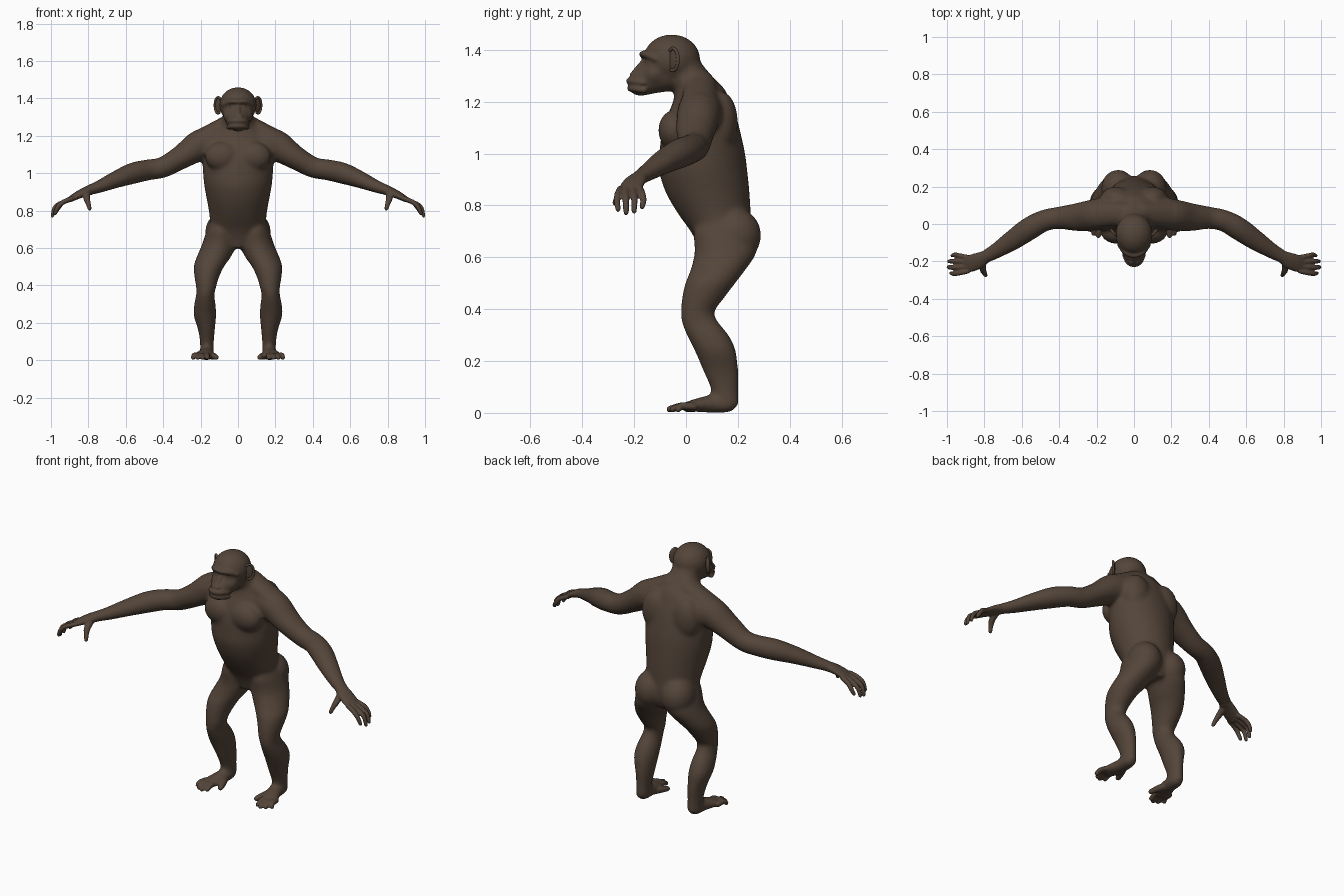
import bpy, bmesh, math
from mathutils import Vector, Matrix

fur = bpy.data.materials.new("dark_brown_fur")
fur.diffuse_color = (0.088, 0.059, 0.041, 1)


def spline(pts, steps=4):
    """Catmull-Rom resampling of stations of any dimension."""
    out = []
    n = len(pts)
    for i in range(n - 1):
        p0, p1, p2, p3 = pts[max(i - 1, 0)], pts[i], pts[i + 1], pts[min(i + 2, n - 1)]
        for k in range(steps):
            t = k / steps
            out.append([0.5 * (2 * b + (c - a) * t + (2 * a - 5 * b + 4 * c - d) * t * t
                               + (3 * b - a - 3 * c + d) * t ** 3)
                        for a, b, c, d in zip(p0, p1, p2, p3)])
    return out + [list(pts[-1])]


def tube(bm, stations, axis=None, ref=(0, 0, 1), side=1, seg=24):
    """Loft of ellipses; stations are (x, y, z, half width, half height)."""
    st = spline(stations)
    pos = [Vector(s[:3]) for s in st]
    frames = []
    for i, s in enumerate(st):
        t = Vector(axis) if axis else (pos[min(i + 1, len(st) - 1)] - pos[max(i - 1, 0)]).normalized()
        frames.append((pos[i], t, s[3], s[4]))
    if not axis:  # rounded ends
        p, t, a, b = frames[0]
        r = min(a, b)
        start = [(p - t * r * k, t, a * q, b * q) for k, q in ((0.93, 0.36), (0.6, 0.8))]
        p, t, a, b = frames[-1]
        r = min(a, b)
        end = [(p + t * r * k, t, a * q, b * q) for k, q in ((0.6, 0.8), (0.93, 0.36))]
        frames = start + frames + end
    rings = []
    for p, t, a, b in frames:
        u = t.cross(Vector(ref)).normalized()
        v = u.cross(t)
        ring = []
        for k in range(seg):
            w = 2 * math.pi * k / seg
            c = p + u * a * math.cos(w) + v * b * math.sin(w)
            ring.append(bm.verts.new((c.x * side, c.y, c.z)))
        rings.append(ring)
    for r0, r1 in zip(rings, rings[1:]):
        for k in range(seg):
            j = (k + 1) % seg
            bm.faces.new((r0[k], r0[j], r1[j], r1[k]))
    bm.faces.new(rings[0])
    bm.faces.new(rings[-1])


def upright(bm, rows, side=1):
    """Loft of level rings; rows are (z, x min, x max, y front, y back)."""
    tube(bm, [((a + b) / 2, (c + d) / 2, z, (b - a) / 2, (d - c) / 2) for z, a, b, c, d in rows],
         axis=(0, 0, 1), ref=(0, 1, 0), side=side, seg=36)


def ball(bm, c, r, turn=0):
    m = Matrix.Translation(c) @ Matrix.Rotation(turn, 4, 'Z') @ Matrix.Diagonal((*r, 1))
    bmesh.ops.create_uvsphere(bm, u_segments=32, v_segments=20, radius=1, matrix=m)


def make(bm, name):
    bmesh.ops.recalc_face_normals(bm, faces=bm.faces)
    for f in bm.faces:
        f.smooth = True
    me = bpy.data.meshes.new(name)
    bm.to_mesh(me)
    bm.free()
    me.materials.append(fur)
    ob = bpy.data.objects.new(name, me)
    bpy.context.collection.objects.link(ob)
    return ob


def fuse(ob, voxel, rounds):
    """Merge overlapping forms into one skin and relax it."""
    rm = ob.modifiers.new("merge", 'REMESH')
    rm.mode = 'VOXEL'
    rm.voxel_size = voxel
    rm.use_smooth_shade = True
    sm = ob.modifiers.new("relax", 'SMOOTH')
    sm.factor = 0.5
    sm.iterations = rounds
    me = bpy.data.meshes.new_from_object(ob.evaluated_get(bpy.context.evaluated_depsgraph_get()))
    ob.modifiers.clear()
    ob.data = me
    return ob


# ---- large body masses
bm = bmesh.new()
torso = [(0.60, 0.06, 0.06, 0.23), (0.65, 0.12, 0.043, 0.25), (0.70, 0.148, 0.018, 0.255),
         (0.77, 0.152, -0.032, 0.25), (0.85, 0.165, -0.078, 0.245), (0.93, 0.18, -0.103, 0.237),
         (1.0, 0.187, -0.102, 0.228), (1.07, 0.19, -0.095, 0.213), (1.14, 0.185, -0.075, 0.195),
         (1.20, 0.165, -0.05, 0.172), (1.25, 0.12, -0.045, 0.148), (1.30, 0.084, -0.07, 0.1),
         (1.36, 0.075, -0.07, 0.05)]
upright(bm, [(z, -x, x, f, b) for z, x, f, b in torso])
leg = [(0.76, 0.05, 0.14, 0.06, 0.23), (0.70, 0.02, 0.166, 0.03, 0.265), (0.62, 0.008, 0.192, 0.033, 0.272),
       (0.55, 0.04, 0.222, 0.017, 0.228), (0.50, 0.075, 0.237, -0.003, 0.19), (0.44, 0.103, 0.232, -0.016, 0.145),
       (0.39, 0.117, 0.224, -0.02, 0.11), (0.35, 0.126, 0.224, -0.017, 0.125), (0.30, 0.12, 0.234, 0.003, 0.165),
       (0.24, 0.117, 0.237, 0.033, 0.192), (0.16, 0.124, 0.213, 0.067, 0.202), (0.09, 0.13, 0.203, 0.096, 0.202),
       (0.03, 0.13, 0.203, 0.1, 0.205)]
arm = [(0.10, 0.06, 1.165, 0.09, 0.09), (0.20, 0.05, 1.15, 0.085, 0.085), (0.30, 0.037, 1.088, 0.076, 0.065),
       (0.40, 0.033, 1.032, 0.06, 0.056), (0.48, 0.018, 1.018, 0.058, 0.056), (0.56, -0.025, 1.0, 0.062, 0.057),
       (0.65, -0.087, 0.967, 0.055, 0.046), (0.74, -0.145, 0.929, 0.042, 0.034), (0.80, -0.178, 0.908, 0.036, 0.027),
       (0.83, -0.194, 0.895, 0.036, 0.023)]
for s in (1, -1):
    upright(bm, leg, s)
    tube(bm, arm, side=s)
    tube(bm, [(0.04, 0.055, 1.275, 0.06, 0.045), (0.2, 0.05, 1.19, 0.07, 0.045)], side=s)  # shoulder slope
    ball(bm, (s * 0.085, -0.045, 1.09), (0.092, 0.062, 0.078))   # chest
    ball(bm, (s * 0.085, 0.19, 0.685), (0.09, 0.1, 0.105))       # buttock
    ball(bm, (s * 0.095, 0.135, 1.12), (0.085, 0.065, 0.12))     # shoulder blade
    ball(bm, (s * 0.047, -0.12, 1.31), (0.034, 0.04, 0.04))      # cheek
    tube(bm, [(0.167, 0.16, 0.036, 0.038, 0.036), (0.17, 0.09, 0.034, 0.042, 0.034),
              (0.185, 0.03, 0.028, 0.05, 0.024), (0.195, 0.0, 0.022, 0.046, 0.018)], side=s)  # foot
ball(bm, (0, -0.055, 1.364), (0.1, 0.11, 0.096))                 # skull
tube(bm, [(0, -0.07, 1.315, 0.078, 0.075), (0, -0.13, 1.295, 0.066, 0.066),
          (0, -0.175, 1.272, 0.054, 0.053)])                     # muzzle
base = fuse(make(bm, "body"), 0.01, 8)

# ---- finer features fused onto the body
bm = bmesh.new()
bm.from_mesh(base.data)
bpy.data.objects.remove(base)
for s in (1, -1):
    # palm, fingers and thumb
    tube(bm, [(0.79, -0.173, 0.91, 0.033, 0.027), (0.83, -0.195, 0.895, 0.043, 0.023),
              (0.875, -0.211, 0.873, 0.046, 0.018), (0.9, -0.217, 0.858, 0.043, 0.014)], side=s)
    for i in range(4):
        y = -0.253 + i * 0.025
        tip = (0.978, 0.992, 0.99, 0.972)[i]
        drop = (0.785, 0.772, 0.778, 0.795)[i]
        spread = (i - 1.5) * 0.006
        tube(bm, [(0.89, y, 0.864, 0.0135, 0.0135), (0.935, y + spread, 0.845, 0.0135, 0.0135),
                  (tip - 0.015, y + spread * 1.5, 0.82, 0.0125, 0.0125),
                  (tip, y + spread, drop, 0.0105, 0.0105)], side=s, seg=14)
    tube(bm, [(0.81, -0.2, 0.895, 0.02, 0.02), (0.808, -0.242, 0.862, 0.018, 0.016),
              (0.80, -0.262, 0.835, 0.014, 0.013), (0.793, -0.274, 0.81, 0.011, 0.011)], side=s, seg=14)
    # toes and the splayed big toe
    for x0, x1, y1 in ((0.163, 0.164, -0.05), (0.186, 0.19, -0.064), (0.208, 0.216, -0.052), (0.227, 0.24, -0.03)):
        tube(bm, [(x0, 0.03, 0.024, 0.015, 0.015), (x0 * 0.5 + x1 * 0.5, -0.015, 0.027, 0.0145, 0.0145),
                  (x1, y1, 0.014, 0.0125, 0.0125)], side=s, seg=14)
    tube(bm, [(0.152, 0.09, 0.027, 0.022, 0.022), (0.13, 0.045, 0.022, 0.018, 0.018),
              (0.117, 0.005, 0.016, 0.015, 0.0145)], side=s, seg=14)
    ball(bm, (s * 0.014, -0.2, 1.306), (0.015, 0.018, 0.01))     # nostril wing
# brow ridge, nose bridge and lips
tube(bm, [(-0.076, -0.115, 1.365, 0.013, 0.013), (-0.04, -0.153, 1.383, 0.016, 0.014),
          (0, -0.164, 1.383, 0.017, 0.013), (0.04, -0.153, 1.383, 0.016, 0.014),
          (0.076, -0.115, 1.365, 0.013, 0.013)])
tube(bm, [(0, -0.145, 1.37, 0.013, 0.015), (0, -0.172, 1.338, 0.014, 0.015),
          (0, -0.2, 1.31, 0.014, 0.012)], ref=(0, 1, 0))
for z, y, r in ((1.279, 0, 0.013), (1.251, 0.004, 0.013)):
    tube(bm, [(-0.05, -0.165 + y, z - 0.006, r, r), (-0.033, -0.203 + y, z, r, r), (0, -0.218 + y, z + 0.001, r, r),
              (0.033, -0.203 + y, z, r, r), (0.05, -0.165 + y, z - 0.006, r, r)])
body = fuse(make(bm, "body"), 0.0055, 3)
body.name = "body"

# ---- ears: thin shell with a rolled rim
bm = bmesh.new()
d = Vector((0.68, 0.73, 0))  # outward and backward direction of the ear plane
for s in (1, -1):
    rim = []
    for k in range(11):
        a = math.radians(-110 + 23.5 * k)
        p = Vector((0.106, -0.05, 1.363)) + d * 0.026 * math.cos(a) + Vector((0, 0, 0.043 * math.sin(a)))
        rim.append((p.x, p.y, p.z, 0.0065, 0.0065))
    tube(bm, rim, ref=(0.73, -0.68, 0), side=s, seg=12)
    ball(bm, (s * 0.104, -0.046, 1.363), (0.029, 0.007, 0.042), s * math.radians(47))
make(bm, "ears")

# ---- eyes set beneath the brow
bm = bmesh.new()
for s in (1, -1):
    ball(bm, (s * 0.035, -0.143, 1.356), (0.015, 0.014, 0.011))
make(bm, "eyes")
